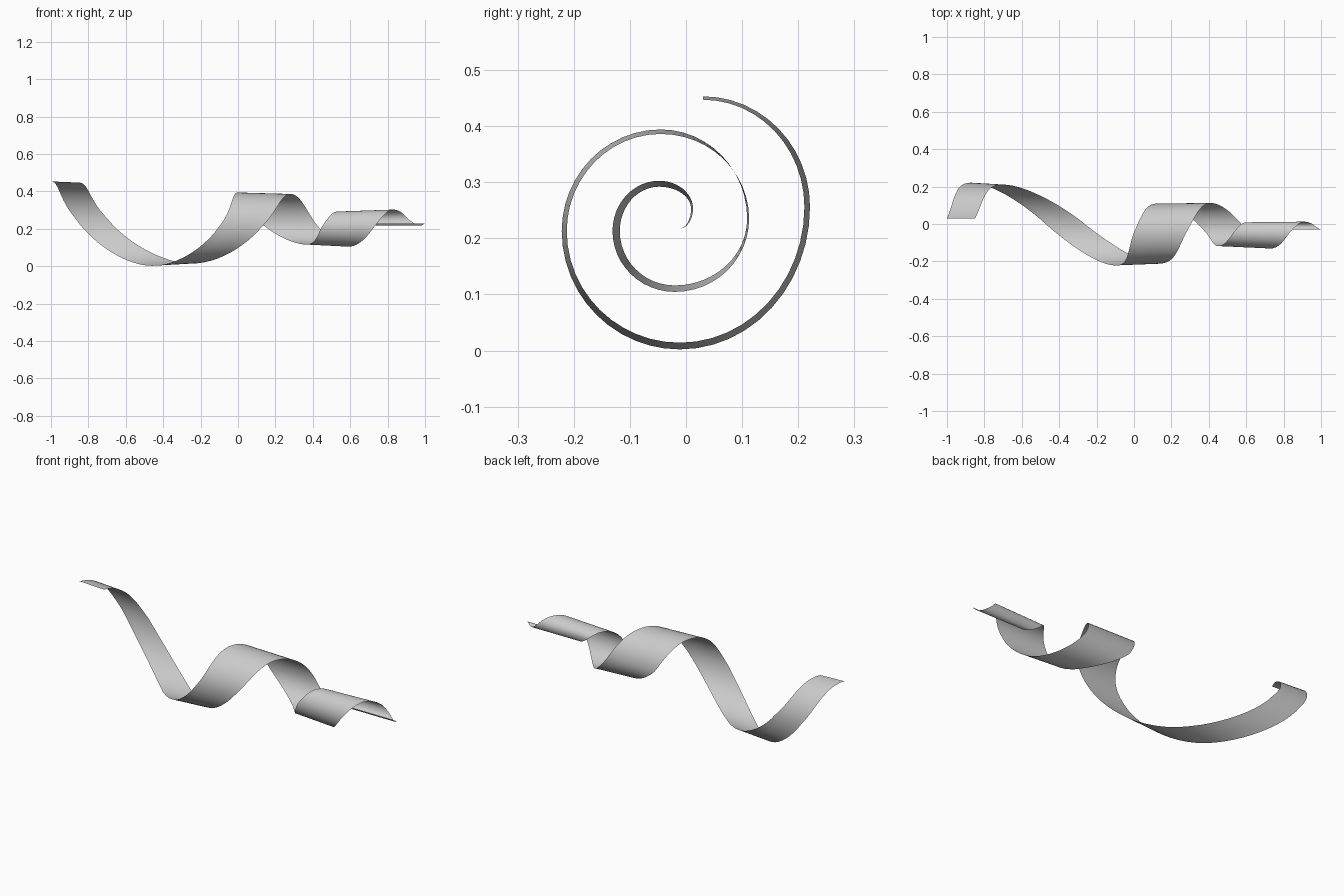
import bpy, math

if "Cube" in bpy.data.objects:
    bpy.data.objects.remove(bpy.data.objects["Cube"])

# Quarter-turn extremes of the spiral (top, right, bottom, left, ...)
left_edge = [(-1, .03, .453), (-.87, .221, .256), (-.46, -.011, .002),
             (-.10, -.2215, .213), (0, -.045, .394), (.12, .109, .235),
             (.36, -.02, .116), (.45, -.118, .213), (.53, -.048, .292),
             (.60, .009, .2527), (.67, -.0125, .217), (.72, -.0285, .2295)]
right_edge = [(-.85, .03, .447), (-.70, .211, .256), (-.25, -.011, .014),
              (.13, -.2125, .213), (.28, -.045, .386), (.41, .1125, .235),
              (.59, -.02, .1045), (.73, -.131, .213), (.83, -.048, .3025),
              (.91, .0125, .2527), (.97, -.0125, .217), (1, -.0285, .2295)]
STEPS = 12


def edge_curve(keys):
    """Quarter-ellipse arcs in y/z, smooth Hermite advance in x."""
    xs = [k[0] for k in keys]
    n = len(keys)
    tan = [(xs[min(i + 1, n - 1)] - xs[max(i - 1, 0)]) /
           (min(i + 1, n - 1) - max(i - 1, 0)) for i in range(n)]
    pts = []
    for i in range(n - 1):
        (x0, y0, z0), (x1, y1, z1) = keys[i], keys[i + 1]
        for j in range(STEPS + (i == n - 2)):
            t = j / STEPS
            s, c = math.sin(t * math.pi / 2), math.cos(t * math.pi / 2)
            x = ((2*t**3 - 3*t**2 + 1) * x0 + (t**3 - 2*t**2 + t) * tan[i]
                 + (3*t**2 - 2*t**3) * x1 + (t**3 - t**2) * tan[i + 1])
            if i % 2 == 0:      # leaving a top or bottom
                y, z = y0 + (y1 - y0) * s, z1 + (z0 - z1) * c
            else:               # leaving a side
                y, z = y1 + (y0 - y1) * c, z0 + (z1 - z0) * s
            pts.append((x, y, z))
    return pts


# Ribbon sheet lofted between its two edges
a, b = edge_curve(left_edge), edge_curve(right_edge)
ACROSS = 4
verts = [tuple(p + (q - p) * k / ACROSS for p, q in zip(u, v))
         for u, v in zip(a, b) for k in range(ACROSS + 1)]
W = ACROSS + 1
faces = [(i*W + k, i*W + k + 1, (i+1)*W + k + 1, (i+1)*W + k)
         for i in range(len(a) - 1) for k in range(ACROSS)]
mesh = bpy.data.meshes.new("ribbon")
mesh.from_pydata(verts, [], faces)
mesh.polygons.foreach_set("use_smooth", [True] * len(faces))
mesh.update()
ribbon = bpy.data.objects.new("curled_ribbon", mesh)
bpy.context.collection.objects.link(ribbon)
